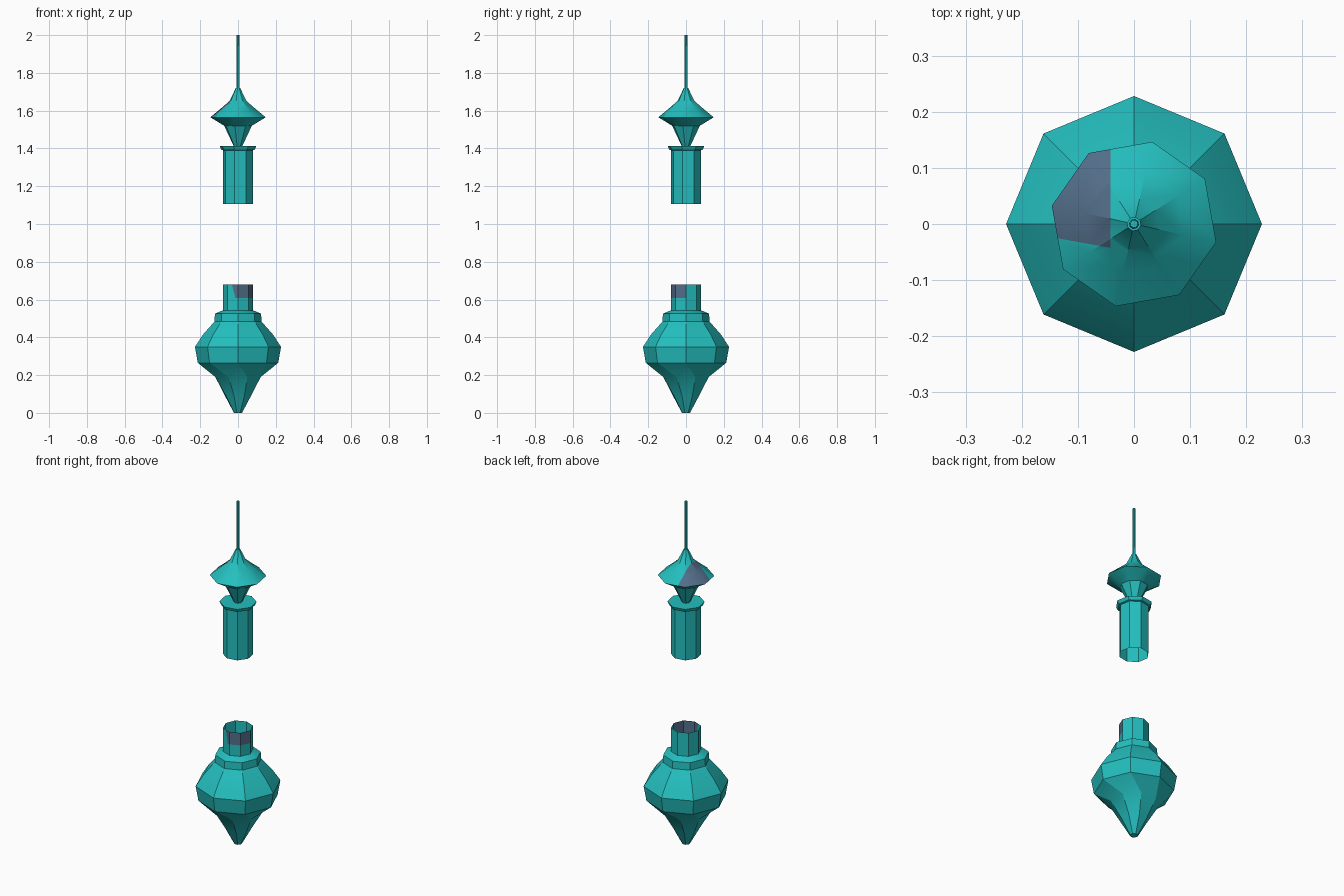
import bpy, bmesh, math

if "Cube" in bpy.data.objects:
    bpy.data.objects.remove(bpy.data.objects["Cube"])

SIDES = 8


def material(name, rgb):
    m = bpy.data.materials.new(name)
    m.diffuse_color = (*rgb, 1.0)
    m.use_nodes = True
    m.node_tree.nodes["Principled BSDF"].inputs["Base Color"].default_value = m.diffuse_color
    return m


TEAL = material("teal", (0.018, 0.52, 0.52))
SLATE = material("slate_purple", (0.085, 0.155, 0.25))


def lathe(name, profile, cap_bottom=False, cap_top=False, cuts=(), rule=None):
    """Eight-sided turned part; profile rows are (radius, z, turn in degrees)."""
    bm = bmesh.new()
    rings = []
    for r, z, turn in profile:
        ring = []
        for i in range(SIDES):
            a = 2 * math.pi * i / SIDES + math.radians(turn)
            ring.append(bm.verts.new((r * math.cos(a), r * math.sin(a), z)))
        rings.append(ring)
    for lo, hi in zip(rings, rings[1:]):
        for i in range(SIDES):
            j = (i + 1) % SIDES
            bm.faces.new((lo[i], lo[j], hi[j], hi[i]))
    if cap_bottom:
        bm.faces.new(rings[0][::-1])
    if cap_top:
        bm.faces.new(rings[-1])
    # cut along the patch borders, then colour by position
    for co, no in cuts:
        bmesh.ops.bisect_plane(bm, geom=bm.verts[:] + bm.edges[:] + bm.faces[:],
                               plane_co=co, plane_no=no)
    if rule:
        for f in bm.faces:
            f.material_index = int(rule(f.calc_center_median()))
    mesh = bpy.data.meshes.new(name)
    bm.to_mesh(mesh)
    bm.free()
    ob = bpy.data.objects.new(name, mesh)
    bpy.context.collection.objects.link(ob)
    mesh.materials.append(TEAL)
    mesh.materials.append(SLATE)
    bpy.ops.object.select_all(action='DESELECT')
    ob.select_set(True)
    bpy.context.view_layer.objects.active = ob
    bpy.ops.object.shade_smooth_by_angle(angle=math.radians(30))
    return ob


# lower bulb with a twisted point
lathe("bulb", [(0.022, 0.0, 30), (0.072, 0.09, 28), (0.13, 0.19, 22.5),
               (0.213, 0.265, 0), (0.228, 0.35, 0), (0.185, 0.415, 0),
               (0.125, 0.483, 0), (0.122, 0.525, 0), (0.08, 0.543, 0)],
      cap_bottom=True)

# open neck with a slate patch on its front right
lathe("neck", [(0.08, 0.543, 0), (0.08, 0.68, 0)],
      cuts=[((0, 0, 0.607), (0, 0, 1)), ((-0.022, 0, 0.64), (1, 0, 0.25)),
            ((0, 0, 0), (0, 1, 0))],
      rule=lambda c: c.z > 0.607 and c.y < 0 and (c.x + 0.022) + 0.25 * (c.z - 0.64) > 0)

# floating hollow sleeve with a flat flange on top
T = -12.5
lathe("sleeve", [(0.08, 1.105, T), (0.08, 1.39, T), (0.09, 1.393, T),
                 (0.099, 1.412, T)], cap_top=True)

# funnel holding the hat
lathe("funnel", [(0.022, 1.41, T), (0.075, 1.52, T)])

# flared hat with a slate patch on its upper left-back side
def in_patch(c):
    return c.z > 1.566 and c.x < -0.042 and c.y + 0.045 + 0.18 * c.x > -0.002 - 0.003


lathe("hat", [(0.075, 1.52, T), (0.15, 1.565, T), (0.092, 1.612, T),
              (0.045, 1.652, T), (0.012, 1.72, T)],
      cuts=[((-0.042, 0, 0), (1, 0, 0)), ((0, -0.05, 0), (0.18, 1, 0))],
      rule=in_patch)

# thin spire
lathe("spire", [(0.009, 1.70, T), (0.007, 2.0, T)], cap_bottom=True, cap_top=True)
